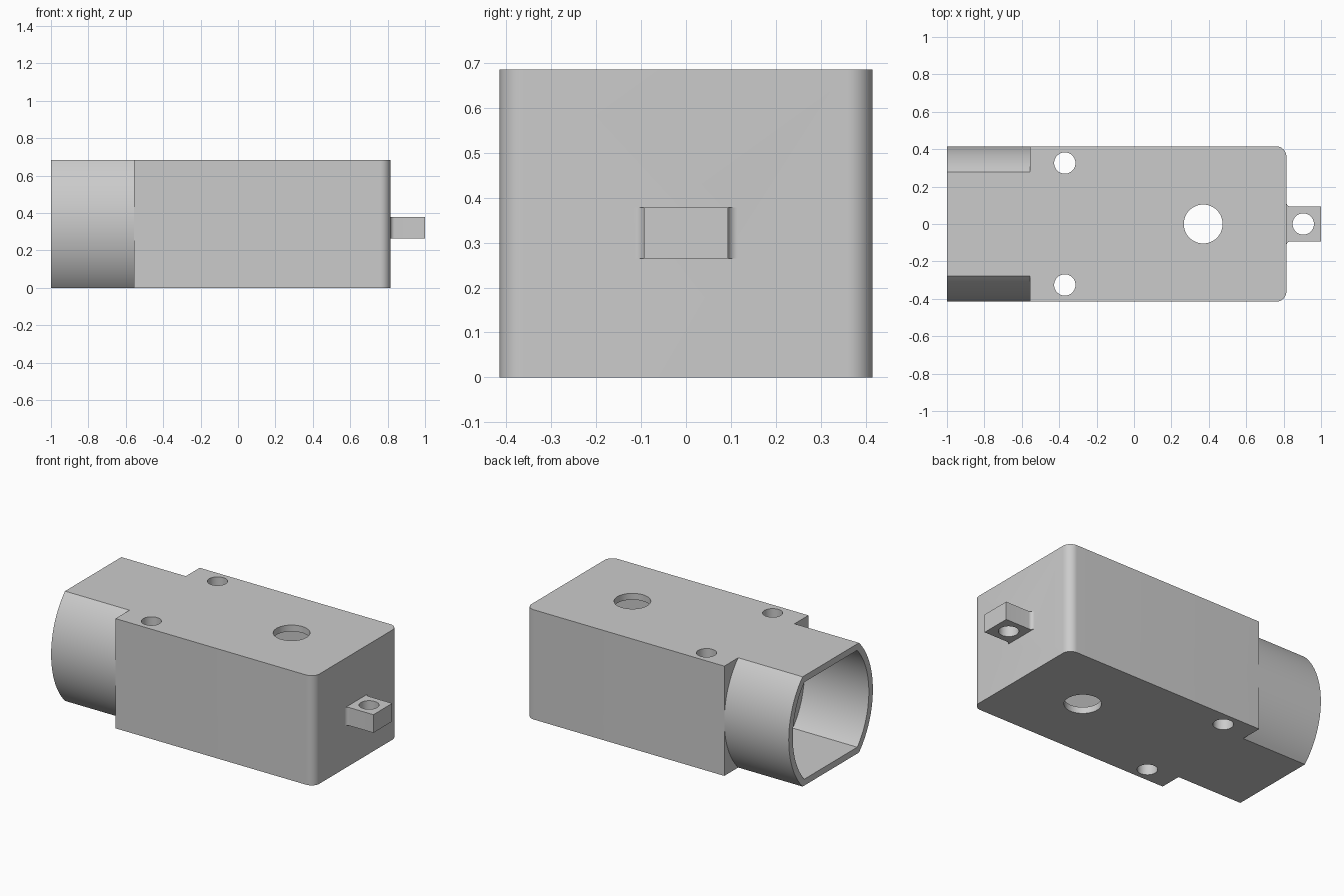
import bpy, bmesh, math
from mathutils import Vector

cube = bpy.data.objects.get("Cube")
if cube:
    bpy.data.objects.remove(cube, do_unlink=True)

gray = bpy.data.materials.new("plain_gray")
gray.use_nodes = True
gray.diffuse_color = (0.6, 0.6, 0.6, 1)
gray.node_tree.nodes["Principled BSDF"].inputs["Base Color"].default_value = (0.6, 0.6, 0.6, 1)

HEIGHT, HALF_W, WALL = 0.685, 0.415, 0.04
LEFT, SHOULDER, RIGHT = -1.0, -0.555, 0.815
MID = HEIGHT / 2


def prism(name, points, offset):
    """Extrude a closed outline of 3D points along an offset vector."""
    bm = bmesh.new()
    face = bm.faces.new([bm.verts.new(p) for p in points])
    ext = bmesh.ops.extrude_face_region(bm, geom=[face])
    moved = [g for g in ext["geom"] if isinstance(g, bmesh.types.BMVert)]
    bmesh.ops.translate(bm, verts=moved, vec=Vector(offset))
    bmesh.ops.recalc_face_normals(bm, faces=bm.faces)
    mesh = bpy.data.meshes.new(name)
    bm.to_mesh(mesh)
    bm.free()
    mesh.materials.append(gray)
    obj = bpy.data.objects.new(name, mesh)
    bpy.context.collection.objects.link(obj)
    return obj


def arc(cx, cy, rx, ry, start, end, n):
    steps = [start + (end - start) * i / n for i in range(n + 1)]
    return [(cx + rx * math.cos(a), cy + ry * math.sin(a)) for a in steps]


def upright(name, outline, z0, z1):
    return prism(name, [(x, y, z0) for x, y in outline], (0, 0, z1 - z0))


def barrel(name, inset, x0, x1):
    """Prism along x with bulging sides and flat top and bottom."""
    half, ry, rz = MID - inset, HALF_W - inset, 0.461 - inset
    t = math.asin(half / rz)
    side = arc(0, MID, ry, rz, -t, t, 32)
    outline = side + [(-y, z) for y, z in reversed(side)]
    return prism(name, [(x0, y, z) for y, z in outline], (x1 - x0, 0, 0))


def drill(name, x, y, r):
    return upright(name, arc(x, y, r, r, 0, math.tau, 48)[:-1], -0.1, HEIGHT + 0.1)


def combine(target, tool, operation):
    mod = target.modifiers.new(operation.title(), "BOOLEAN")
    mod.object, mod.operation, mod.solver = tool, operation, "EXACT"
    bpy.ops.object.select_all(action="DESELECT")
    bpy.context.view_layer.objects.active = target
    target.select_set(True)
    bpy.ops.object.modifier_apply(modifier=mod.name)
    bpy.data.objects.remove(tool, do_unlink=True)


def mirrored(half):
    return half + [(x, -y) for x, y in reversed(half)]


# Box body, rounded at the tab end only
R = 0.055
corner = arc(RIGHT - R, HALF_W - R, R, R, math.pi / 2, 0, 12)
housing = upright("housing", mirrored([(SHOULDER, HALF_W)] + corner), 0, HEIGHT)

# Bulged socket at the open end
combine(housing, barrel("socket", 0, LEFT, SHOULDER + 0.02), "UNION")

# Mounting tab with small fillets at its root
F, TAB = 0.022, 0.093
fillet = arc(RIGHT + F, TAB + F, F, F, math.pi, 1.5 * math.pi, 8)
tab = upright("tab", mirrored([(RIGHT - 0.02, TAB + F)] + fillet + [(1, TAB)]), 0.265, 0.378)
combine(housing, tab, "UNION")

# Socket bore and the narrower chamber behind it
combine(housing, barrel("bore", WALL, LEFT - 0.1, SHOULDER), "DIFFERENCE")
chamber = upright("chamber", mirrored([(SHOULDER - 0.1, 0.25), (RIGHT - WALL, 0.25)]),
                  WALL, HEIGHT - WALL)
combine(housing, chamber, "DIFFERENCE")

# Vertical holes
for x, y, r in ((0.37, 0, 0.104), (0.905, 0, 0.057), (-0.37, 0.326, 0.057), (-0.37, -0.326, 0.057)):
    combine(housing, drill("drill", x, y, r), "DIFFERENCE")

bpy.ops.object.select_all(action="DESELECT")
housing.select_set(True)
bpy.context.view_layer.objects.active = housing
bpy.ops.object.shade_smooth_by_angle(angle=math.radians(25))
